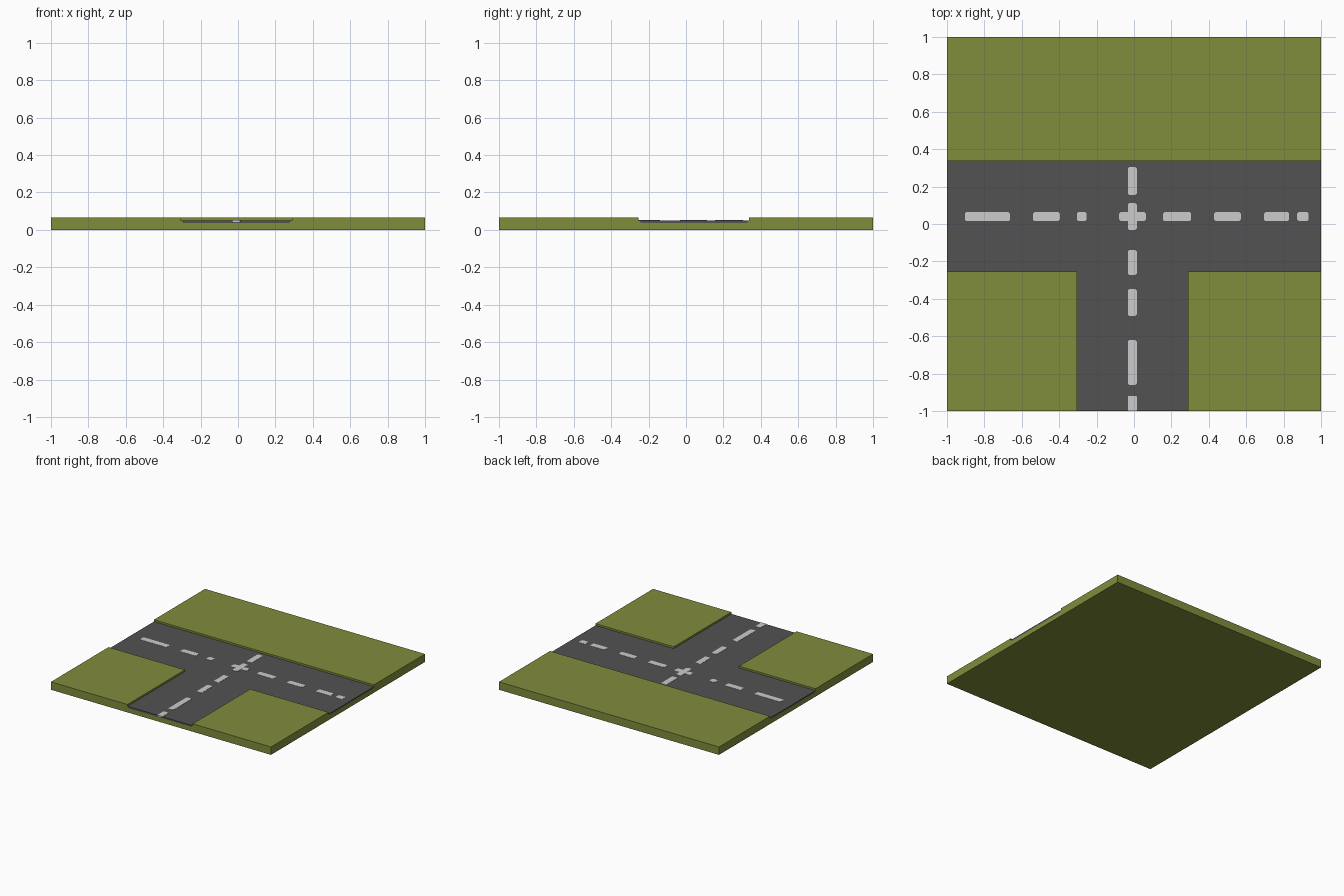
import bpy, bmesh

if "Cube" in bpy.data.objects:
    bpy.data.objects.remove(bpy.data.objects["Cube"])

FLOOR, ROAD, TOP = 0.037, 0.05, 0.065      # heights of recess floor, road and grass


def material(name, rgb):
    m = bpy.data.materials.new(name)
    m.diffuse_color = (*rgb, 1)
    m.use_nodes = True
    m.node_tree.nodes["Principled BSDF"].inputs["Base Color"].default_value = m.diffuse_color
    return m


GREEN = material("grass green", (0.216, 0.266, 0.045))
GREY = material("asphalt grey", (0.084, 0.084, 0.084))
WHITE = material("paint white", (0.604, 0.604, 0.604))


def add_object(name, bm, mat):
    bmesh.ops.recalc_face_normals(bm, faces=bm.faces)
    mesh = bpy.data.meshes.new(name)
    bm.to_mesh(mesh)
    bm.free()
    mesh.materials.append(mat)
    ob = bpy.data.objects.new(name, mesh)
    bpy.context.collection.objects.link(ob)
    return ob


def loft(bm, rings):
    """Closed solid through rings of equal point count."""
    rings = [[bm.verts.new(p) for p in r] for r in rings]
    n = len(rings[0])
    bm.faces.new(rings[0])
    bm.faces.new(rings[-1])
    for a, b in zip(rings, rings[1:]):
        for i in range(n):
            j = (i + 1) % n
            bm.faces.new((a[i], a[j], b[j], b[i]))


def tee(name, levels, reach, mat):
    """T-shaped road solid; levels are (z, inset of the kerb sides)."""
    rings = []
    for z, d in levels:
        l, r, s, n = -0.305 + d, 0.288 - d, -0.253 + d, 0.337 - d
        outline = [(-reach, n), (-reach, s), (l, s), (l, -reach),
                   (r, -reach), (r, s), (reach, s), (reach, n)]
        rings.append([(x, y, z) for x, y in outline])
    bm = bmesh.new()
    loft(bm, rings)
    return add_object(name, bm, mat)


# Grass slab with the road bed cut out
bm = bmesh.new()
loft(bm, [[(-1, -1, z), (1, -1, z), (1, 1, z), (-1, 1, z)] for z in (0, TOP)])
slab = add_object("grass_slab", bm, GREEN)
cutter = tee("road_bed_cutter", [(FLOOR, 0.013), (ROAD, 0), (0.2, 0)], 1.2, GREEN)
cutter.hide_render = True
mod = slab.modifiers.new("road_bed", "BOOLEAN")
mod.operation, mod.solver, mod.object = "DIFFERENCE", "EXACT", cutter
bpy.context.view_layer.objects.active = slab
bpy.ops.object.modifier_apply(modifier=mod.name)
bpy.data.objects.remove(cutter)

# Asphalt laid in the bed
tee("road", [(FLOOR, 0.013), (ROAD, 0)], 1.0, GREY)


# Painted dashes with clipped corners
def dash(bm, x0, x1, y0, y1, z0, z1, c=0.008):
    outline = [(x0 + c, y0), (x1 - c, y0), (x1, y0 + c), (x1, y1 - c),
               (x1 - c, y1), (x0 + c, y1), (x0, y1 - c), (x0, y0 + c)]
    loft(bm, [[(x, y, z) for x, y in outline] for z in (z0, z1)])


bm = bmesh.new()
for a, b in [(-0.904, -0.663), (-0.54, -0.396), (-0.305, -0.253), (-0.08, 0.064),
             (0.155, 0.305), (0.428, 0.572), (0.695, 0.829), (0.872, 0.934)]:
    dash(bm, a, b, 0.016, 0.064, 0.045, 0.0515)
add_object("main_road_dashes", bm, WHITE)

bm = bmesh.new()
for a, b in [(0.155, 0.305), (-0.032, 0.112), (-0.273, -0.139),
             (-0.492, -0.348), (-0.861, -0.62)]:
    dash(bm, -0.033, 0.015, a, b, 0.045, 0.052)
# last dash runs over the road's end
dash(bm, -0.033, 0.015, -1.001, -0.92, 0.043, 0.052, 0.003)
add_object("side_road_dashes", bm, WHITE)
